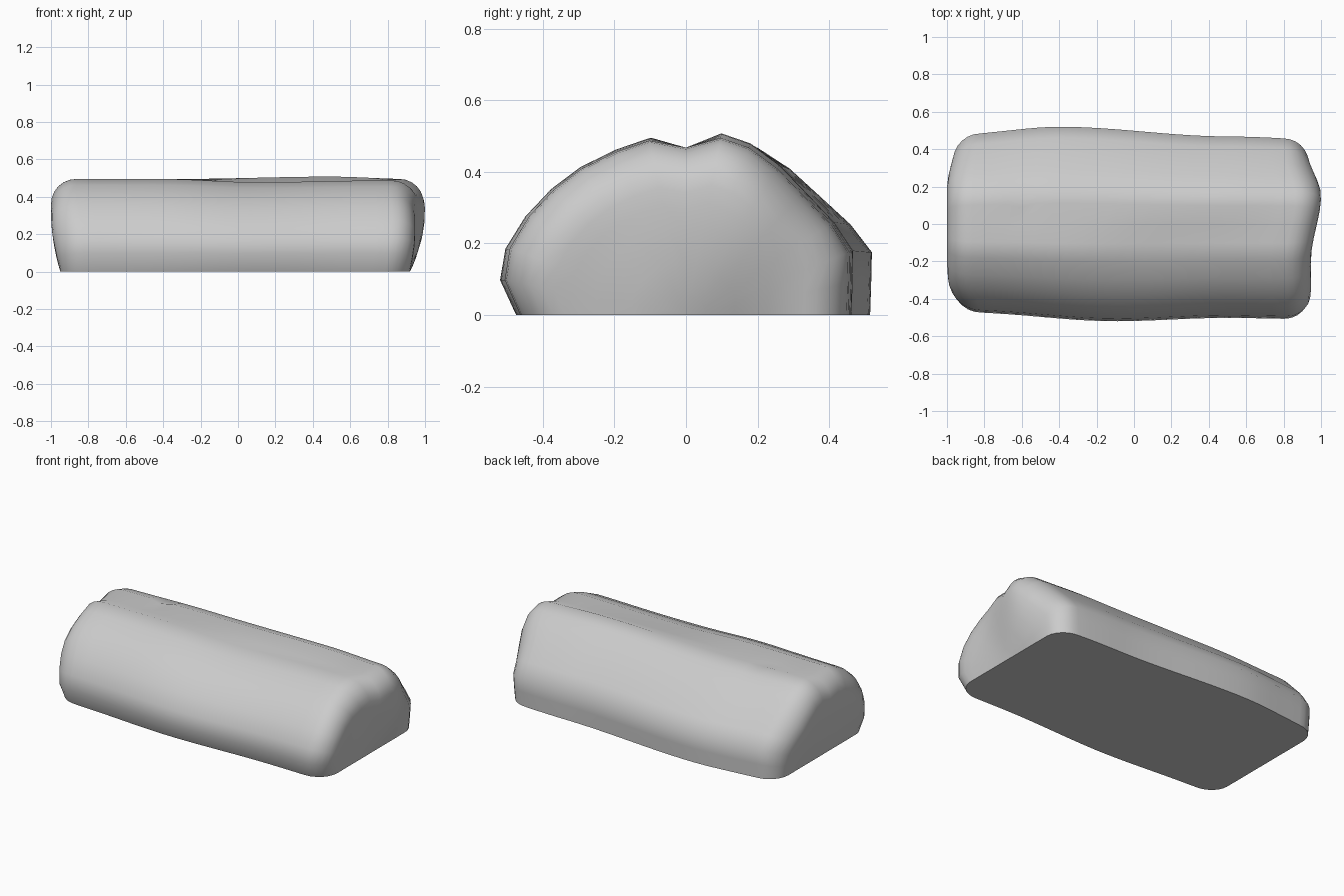
import bpy, bmesh, math

if "Cube" in bpy.data.objects:
    bpy.data.objects.remove(bpy.data.objects["Cube"])


def lerp(table, x):
    """Piecewise linear lookup with eased blending."""
    if x <= table[0][0]:
        return table[0][1]
    for (a, va), (b, vb) in zip(table, table[1:]):
        if x <= b:
            t = (x - a) / (b - a)
            return va + (vb - va) * t * t * (3 - 2 * t)
    return table[-1][1]


# Cross-section (y, z) from front bottom over the top to back bottom
PROFILE = [(-.475, 0), (-.52, .1), (-.505, .19), (-.45, .28), (-.38, .355),
           (-.3, .415), (-.2, .463), (-.105, .495), (0, .468), (.11, .508),
           (.2, .48), (.29, .42), (.37, .345), (.46, .26), (.52, .18), (.518, .09), (.515, 0)]

# Side bulges and ridge heights along the length
FRONT = [(-.9, .91), (-.1, 1), (.5, .965), (.85, .975)]
BACK = [(-.9, .93), (-.4, 1.0), (.5, .9), (.9, .88)]
TOP_FRONT = [(-.8, 1), (-.4, 1), (.1, .965), (.8, .985)]
TOP_BACK = [(-.8, .975), (-.3, .975), (.5, 1), (.9, .975)]
# Right end face reach across the width
RIGHT = [(-.45, .96), (-.2, .945), (.15, 1.0), (.4, .935)]
LEFT = [(-.48, .96), (-.3, 1.0), (.2, 1.0), (.48, .96)]


def end_x(side, y, z):
    t = min(z / .33, 1)
    t = t * (2 - t)
    if side > 0:
        return .92 + (lerp(RIGHT, y) - .92) * t
    return -.95 - (lerp(LEFT, y) - .95) * t


def section(x, s):
    pts = []
    for y, z in PROFILE:
        ky = lerp(FRONT if y < 0 else BACK, x)
        kz = lerp(TOP_FRONT, x) if y < 0 else lerp(TOP_BACK, x)
        if y == 0:
            kz = 1
        pts.append((y * ky * s, z * kz * s))
    return pts


R = .135            # rounding of the ends
SHRINK = .27
CORNER = 6
BODY = 20


def end_rings(side):
    """Rings from the middle of the end face out to the start of the body."""
    rings = []
    for s in (.12, .3, .5, .63):
        rings.append([(end_x(side, y, z), y, z) for y, z in section(side * .9, s)])
    for i in range(CORNER + 1):
        a = math.radians(90 * (1 - i / CORNER))
        s = 1 - SHRINK * (1 - math.cos(a))
        rings.append([(end_x(side, y, z) - side * R * (1 - math.sin(a)), y, z)
                      for y, z in section(side * .88, s)])
    return rings


left, right = end_rings(-1), end_rings(1)
body = []
for i in range(1, BODY):
    t = i / BODY
    ring = []
    for k, (l, r) in enumerate(zip(left[-1], right[-1])):
        x = l[0] + (r[0] - l[0]) * t
        y, z = section(x, 1)[k]
        ring.append((x, y, z))
    body.append(ring)

bm = bmesh.new()
rings = [[bm.verts.new(p) for p in ring] for ring in left + body + right[::-1]]
for a, b in zip(rings, rings[1:]):
    for k in range(len(PROFILE) - 1):
        bm.faces.new((a[k], b[k], b[k + 1], a[k + 1]))
# Close the end centres and the flat underside
for ring in (rings[0], rings[-1]):
    bm.faces.new(ring)
bm.faces.new([r[0] for r in rings] + [r[-1] for r in reversed(rings)])

# Small dent in the back ridge
for v in bm.verts:
    if abs(v.co.x + .62) < .05 and .08 < v.co.y < .13 and v.co.z > .4:
        v.co.z -= .012
        v.co.y -= .015
bmesh.ops.recalc_face_normals(bm, faces=bm.faces)

mesh = bpy.data.meshes.new("loaf_body")
bm.to_mesh(mesh)
bm.free()
loaf = bpy.data.objects.new("loaf_body", mesh)
bpy.context.collection.objects.link(loaf)
bpy.context.view_layer.objects.active = loaf
loaf.select_set(True)
bpy.ops.object.shade_smooth_by_angle(angle=math.radians(50))
